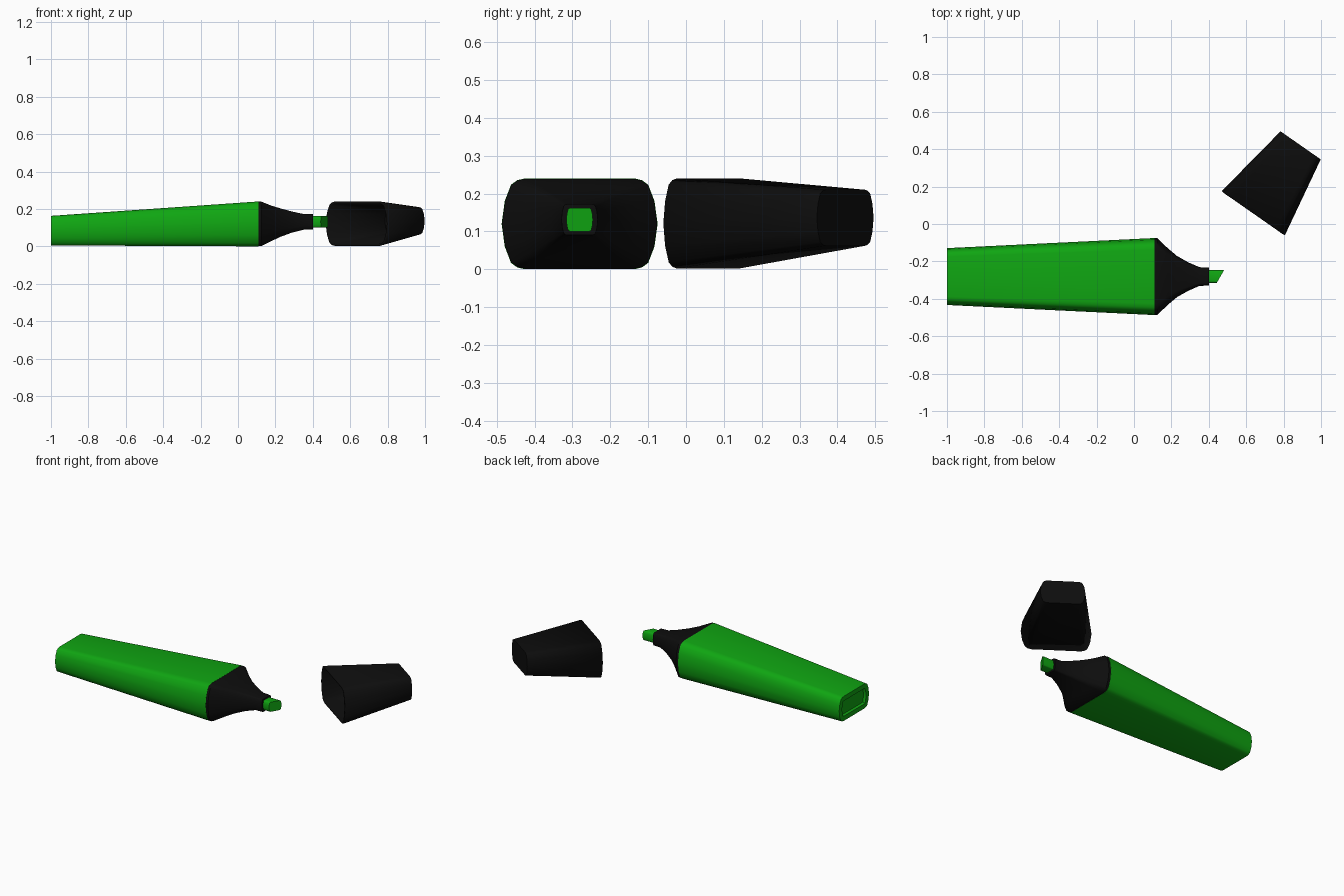
import bpy, bmesh, math
from mathutils import Matrix

cube = bpy.data.objects.get("Cube")
if cube:
    bpy.data.objects.remove(cube, do_unlink=True)


def material(name, colour, rough):
    m = bpy.data.materials.new(name)
    m.use_nodes = True
    m.diffuse_color = colour
    bsdf = m.node_tree.nodes["Principled BSDF"]
    bsdf.inputs["Base Color"].default_value = colour
    bsdf.inputs["Roughness"].default_value = rough
    return m


green = material("bright green", (0.005, 0.38, 0.006, 1), 0.5)
black = material("black plastic", (0.004, 0.004, 0.004, 1), 0.5)

# Unit cross-section: flat top and bottom, chamfered corners, bulged sides
QUARTER = [(1, 0), (0.96, 0.5), (0.88, 0.86), (0.8, 0.96), (0.7, 1)]
upper = QUARTER + [(-y, z) for y, z in reversed(QUARTER)]
PROFILE = upper + [(y, -z) for y, z in reversed(upper[1:-1])]


def loft(name, sections, mat, slant=0, recess=None, open_start=False):
    """Sections are (x, half width, centre height, half height)."""
    bm = bmesh.new()
    rings = []
    for i, (x, hw, zc, hh) in enumerate(sections):
        k = slant if i == len(sections) - 1 else 0
        rings.append([bm.verts.new((x + k * y * hw, y * hw, zc + z * hh))
                      for y, z in PROFILE])
    n = len(PROFILE)
    for a, b in zip(rings, rings[1:]):
        for j in range(n):
            bm.faces.new((a[j], b[j], b[(j + 1) % n], a[(j + 1) % n]))
    bm.faces.new(rings[-1])
    if not open_start:
        start = bm.faces.new(rings[0])
    bmesh.ops.recalc_face_normals(bm, faces=bm.faces)
    if recess:
        border, depth = recess
        bmesh.ops.inset_region(bm, faces=[start], thickness=border)
        bmesh.ops.inset_region(bm, faces=[start], thickness=0.004, depth=-depth)
    mesh = bpy.data.meshes.new(name)
    bm.to_mesh(mesh)
    bm.free()
    mesh.materials.append(mat)
    obj = bpy.data.objects.new(name, mesh)
    bpy.context.collection.objects.link(obj)
    bpy.ops.object.select_all(action="DESELECT")
    obj.select_set(True)
    bpy.context.view_layer.objects.active = obj
    bpy.ops.object.shade_smooth_by_angle(angle=math.radians(35))
    return obj


# Tapered barrel with a recessed panel in its end
barrel = loft("barrel", [(-1, 0.152, 0.084, 0.079), (0.11, 0.206, 0.12, 0.12)],
              green, recess=(0.03, 0.015))

# Shoulder narrowing to the collar around the nib
grip = loft("grip", [(0.108, 0.205, 0.12, 0.119), (0.125, 0.205, 0.12, 0.119),
                     (0.18, 0.152, 0.123, 0.094), (0.23, 0.11, 0.127, 0.075),
                     (0.29, 0.076, 0.13, 0.056), (0.35, 0.05, 0.131, 0.042),
                     (0.4, 0.048, 0.131, 0.041)], black)

# Chisel nib with a slanted end
nib = loft("nib", [(0.38, 0.035, 0.131, 0.031), (0.462, 0.035, 0.131, 0.031)],
           green, slant=0.57)
for part in (barrel, grip, nib):
    part.location.y = -0.281

# Loose hollow cap, open towards the pen
cap = loft("cap", [(0, 0.206, 0.121, 0.119), (0.442, 0.131, 0.136, 0.074)],
           black, open_start=True)
wall = cap.modifiers.new("wall", "SOLIDIFY")
wall.thickness = 0.012
wall.offset = -1
cap.matrix_world = (Matrix.Translation((0.638, 0.058, 0))
                    @ Matrix.Rotation(math.radians(55.1), 4, "Z"))
